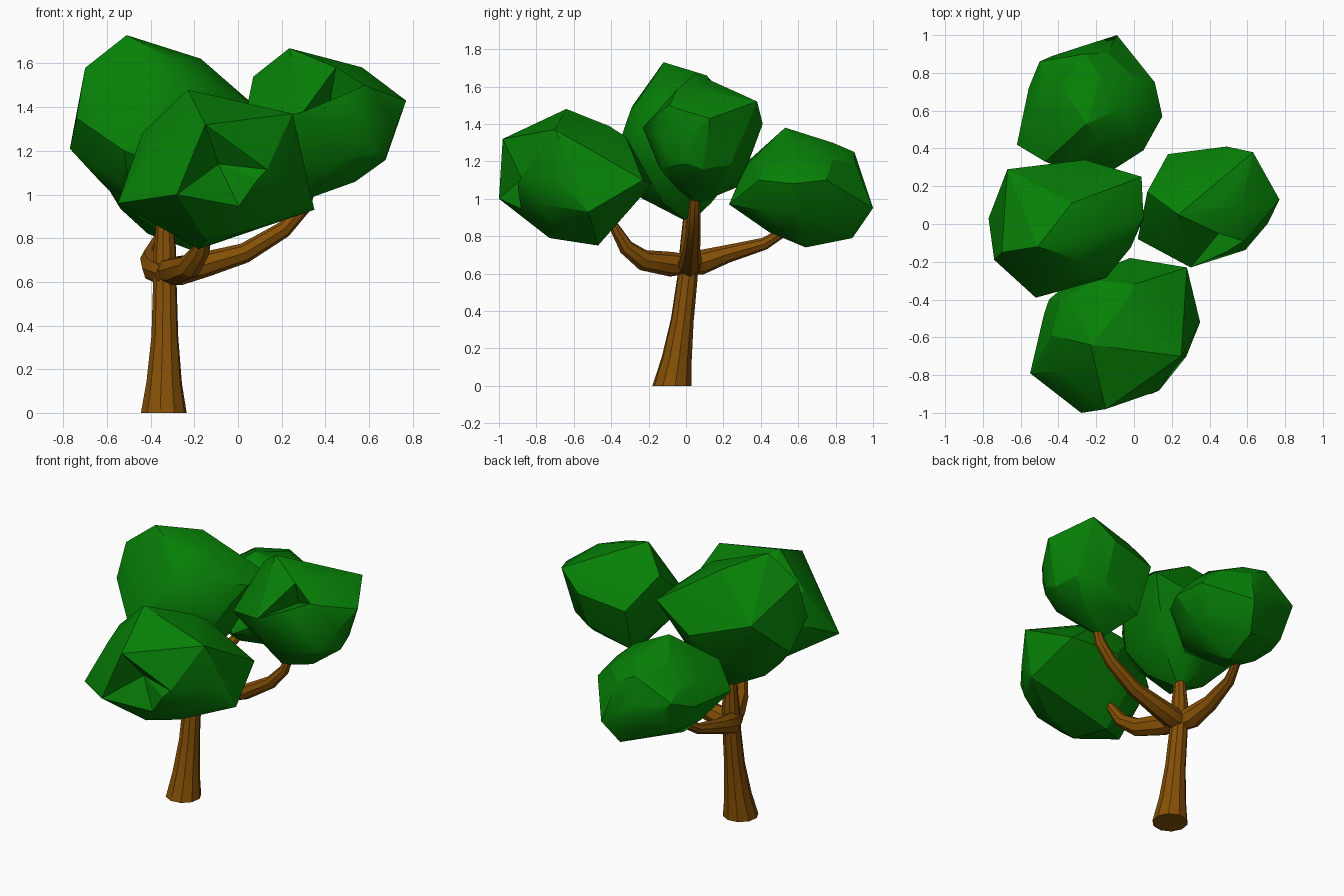
import bpy, bmesh, math
from mathutils import Vector

if "Cube" in bpy.data.objects:
    bpy.data.objects.remove(bpy.data.objects["Cube"])


def material(name, rgb):
    m = bpy.data.materials.new(name)
    m.diffuse_color = (*rgb, 1)
    m.use_nodes = True
    m.node_tree.nodes["Principled BSDF"].inputs["Base Color"].default_value = m.diffuse_color
    return m


BARK = material("brown_bark", (0.235, 0.08, 0.002))
LEAF = material("leaf_green", (0.002, 0.215, 0.002))


def finish(bm, name, mat, angle):
    bmesh.ops.recalc_face_normals(bm, faces=bm.faces)
    mesh = bpy.data.meshes.new(name)
    bm.to_mesh(mesh)
    bm.free()
    mesh.materials.append(mat)
    ob = bpy.data.objects.new(name, mesh)
    bpy.context.collection.objects.link(ob)
    bpy.ops.object.select_all(action='DESELECT')
    ob.select_set(True)
    bpy.context.view_layer.objects.active = ob
    bpy.ops.object.shade_smooth_by_angle(angle=math.radians(angle))


def limb(name, path, sides):
    """Tapered faceted tube; path holds (x, y, z, radius)."""
    bm = bmesh.new()
    pts = [Vector(p[:3]) for p in path]
    n = len(pts)
    rings = []
    side = None
    for i, p in enumerate(pts):
        d = (pts[min(i + 1, n - 1)] - pts[max(i - 1, 0)]).normalized()
        if i == 0 and p.z == 0:
            d = Vector((0, 0, 1))          # flat cut on the ground
        if side is None:
            side = d.orthogonal()
        side = (side - d * side.dot(d)).normalized()
        other = d.cross(side)
        r = path[i][3]
        rings.append([bm.verts.new(p + r * (side * math.cos(a) + other * math.sin(a)))
                      for a in (2 * math.pi * k / sides for k in range(sides))])
    for a, b in zip(rings, rings[1:]):
        for k in range(sides):
            j = (k + 1) % sides
            bm.faces.new((a[k], a[j], b[j], b[k]))
    bm.faces.new(rings[0])
    bm.faces.new(rings[-1])
    finish(bm, name, BARK, 25)


def dent(bm, point, count):
    """Replace a patch of faces by a fan that sinks to the given point."""
    p = Vector(point)

    def gap(f):
        return (f.calc_center_median() - p).length
    patch = [min(bm.faces, key=gap)]
    while len(patch) < count:
        near = {f for q in patch for e in q.edges for f in e.link_faces} - set(patch)
        patch.append(min(near, key=gap))
    rim = [e for f in patch for e in f.edges
           if sum(g in patch for g in e.link_faces) == 1]
    bmesh.ops.delete(bm, geom=patch, context='FACES')
    tip = bm.verts.new(p)
    for e in rim:
        bm.faces.new((*e.verts, tip))


def foliage(name, points, dents=()):
    """Faceted clump: hull of a rounded core and its protruding corners, with dents."""
    lo = Vector([min(p[i] for p in points) for i in range(3)])
    hi = Vector([max(p[i] for p in points) for i in range(3)])
    mid, half = (lo + hi) / 2, (hi - lo) / 2
    core = bmesh.new()
    bmesh.ops.create_icosphere(core, subdivisions=2, radius=0.88)
    bm = bmesh.new()
    for v in core.verts:
        bm.verts.new(mid + v.co * half)
    core.free()
    for p in points:
        bm.verts.new(p)
    bmesh.ops.convex_hull(bm, input=bm.verts[:])
    bmesh.ops.delete(bm, geom=[v for v in bm.verts if not v.link_faces], context='VERTS')
    for point, count in dents:
        dent(bm, point, count)
    finish(bm, name, LEAF, 22)


# Trunk and its three curved branches
limb("trunk", [(-0.34, -0.075, 0, 0.106), (-0.338, -0.05, 0.14, 0.082),
               (-0.335, -0.02, 0.35, 0.062), (-0.335, 0.008, 0.58, 0.055),
               (-0.335, 0.02, 0.75, 0.052), (-0.335, 0.02, 0.95, 0.03)], 10)
limb("right_branch", [(-0.36, 0.01, 0.64, 0.05), (-0.27, 0.02, 0.65, 0.066),
                      (-0.15, 0.025, 0.68, 0.058), (0.03, 0.03, 0.732, 0.046),
                      (0.21, 0.04, 0.84, 0.038), (0.3, 0.045, 0.94, 0.032),
                      (0.33, 0.05, 1.02, 0.024)], 8)
limb("front_branch", [(-0.34, 0.03, 0.65, 0.05), (-0.29, -0.08, 0.65, 0.066),
                      (-0.22, -0.23, 0.672, 0.056), (-0.17, -0.32, 0.74, 0.042),
                      (-0.14, -0.39, 0.86, 0.026)], 8)
limb("back_branch", [(-0.33, -0.03, 0.64, 0.05), (-0.375, 0.08, 0.66, 0.066),
                     (-0.4, 0.22, 0.705, 0.048), (-0.38, 0.42, 0.76, 0.033),
                     (-0.34, 0.55, 0.84, 0.023)], 8)

# Foliage clumps
foliage("left_foliage", [
    (-0.51, -0.12, 1.73), (-0.33, 0.11, 1.66), (0.04, 0.25, 1.42), (0.05, 0.03, 1.43),
    (-0.67, 0.29, 1.45), (-0.26, 0.34, 1.3), (-0.52, -0.39, 1.2), (-0.77, 0.03, 1.21),
    (-0.65, -0.05, 1.08), (-0.7, -0.15, 1.58), (-0.74, -0.19, 1.35), (-0.13, -0.2, 1.4),
    (-0.5, -0.27, 1.02), (-0.33, 0.02, 0.87)])
foliage("front_foliage", [
    (-0.23, -0.64, 1.48), (0.25, -0.7, 1.37), (0.35, -0.52, 0.93), (0.28, -0.23, 1.1),
    (-0.02, -0.18, 1.08), (-0.45, -0.4, 1.1), (-0.55, -0.79, 0.96), (-0.18, -0.47, 0.75),
    (-0.15, -0.73, 0.79), (-0.28, -1.0, 1.0), (-0.15, -0.98, 1.32), (0.09, -0.9, 1.07),
    (0.0, -0.32, 1.33)],
    [((-0.09, -0.84, 1.14), 3)])
foliage("right_foliage", [
    (0.07, 0.17, 1.54), (0.235, 0.05, 1.67), (0.39, 0.2, 1.6), (0.18, 0.37, 1.35),
    (0.49, 0.41, 1.4), (0.63, 0.38, 1.52), (0.77, 0.13, 1.43), (0.68, 0.0, 1.19),
    (0.56, 0.05, 1.08), (0.3, -0.23, 1.38), (0.02, -0.08, 1.3), (0.29, 0.05, 0.97),
    (0.58, -0.09, 1.5), (0.2, 0.27, 1.06)],
    [((0.42, 0.02, 1.42), 2)])
foliage("back_foliage", [
    (-0.25, 0.53, 1.38), (-0.5, 0.86, 1.12), (-0.26, 0.9, 1.25), (-0.09, 1.0, 0.95),
    (0.11, 0.75, 1.1), (0.15, 0.57, 1.08), (0.05, 0.39, 1.1), (-0.2, 0.23, 0.97),
    (-0.47, 0.33, 1.2), (-0.62, 0.42, 1.07), (-0.2, 0.64, 0.74), (-0.15, 0.89, 0.79),
    (-0.36, 0.45, 0.83)])
